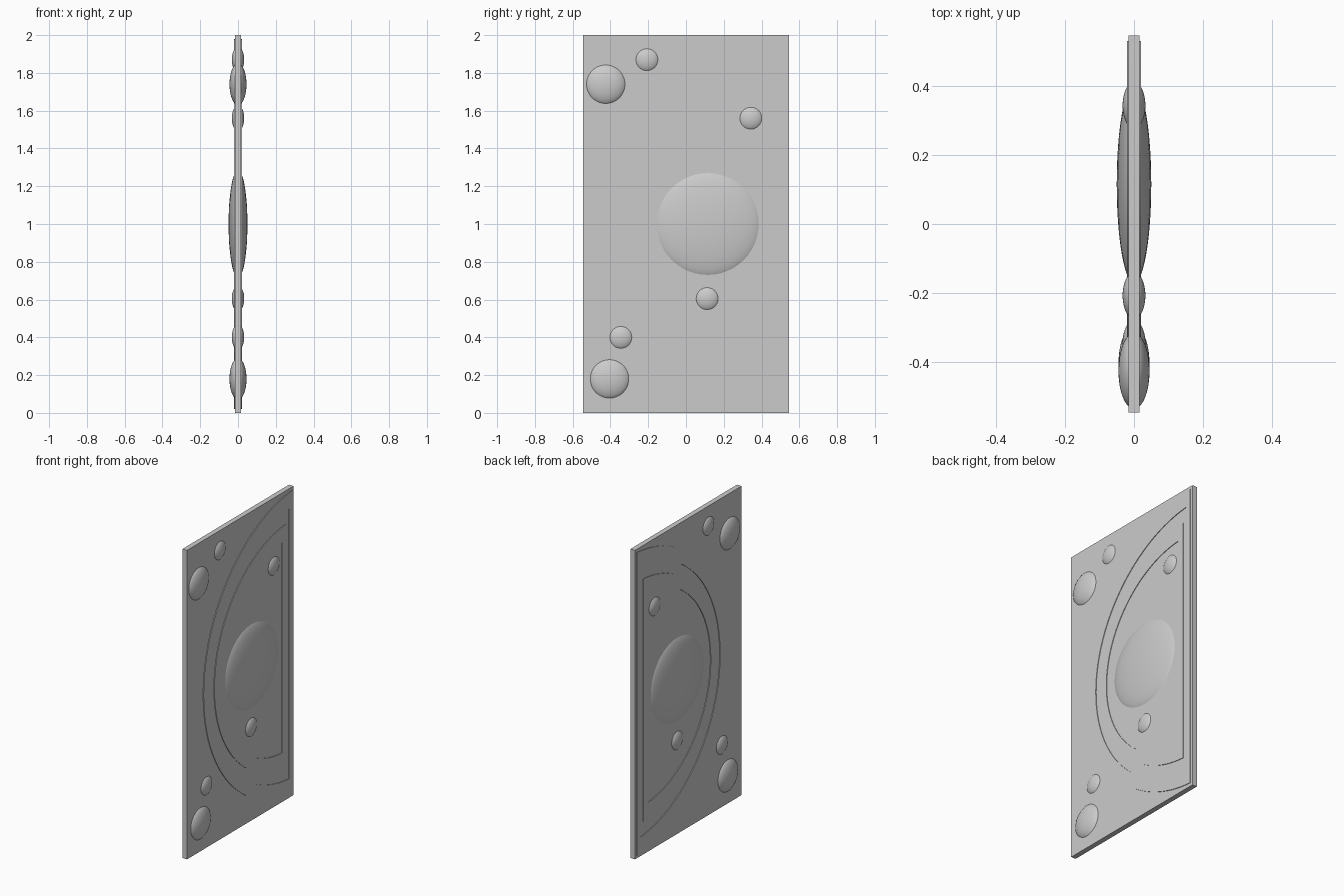
import bpy, bmesh, math

if "Cube" in bpy.data.objects:
    bpy.data.objects.remove(bpy.data.objects["Cube"])

PLATE = 0.0165   # half thickness of the panel
RING = 0.0205    # half thickness of the raised bands


def add_object(name, bm):
    bmesh.ops.recalc_face_normals(bm, faces=bm.faces)
    mesh = bpy.data.meshes.new(name)
    bm.to_mesh(mesh)
    bm.free()
    obj = bpy.data.objects.new(name, mesh)
    bpy.context.collection.objects.link(obj)
    return obj


def smooth(obj, angle=40):
    bpy.ops.object.select_all(action='DESELECT')
    obj.select_set(True)
    bpy.context.view_layer.objects.active = obj
    bpy.ops.object.shade_smooth_by_angle(angle=math.radians(angle))


def d_outline(flat_y, tip_y, half_height, n=64):
    # Circular arc bulging to -y, closed by a straight side at flat_y
    w = flat_y - tip_y
    r = (w * w + half_height ** 2) / (2 * w)
    cy = tip_y + r
    a = math.asin(min(1, half_height / r))
    return [(cy - r * math.cos(t), 1 + r * math.sin(t))
            for t in (-a + 2 * a * i / n for i in range(n + 1))]


def d_band(name, outer, inner):
    bm = bmesh.new()
    loops = [[bm.verts.new((x, y, z)) for y, z in d_outline(*shape)]
             for shape, x in ((outer, -RING), (outer, RING), (inner, RING), (inner, -RING))]
    n = len(loops[0])
    for k in range(4):
        a, b = loops[k], loops[(k + 1) % 4]
        for i in range(n):
            j = (i + 1) % n
            bm.faces.new((a[i], a[j], b[j], b[i]))
    smooth(add_object(name, bm))


def dome(name, y, z, radius, half_depth):
    # Flattened ball showing on both faces, sized so its visible rim has this radius
    full = radius / math.sqrt(1 - (PLATE / half_depth) ** 2)
    bm = bmesh.new()
    bmesh.ops.create_uvsphere(bm, u_segments=48, v_segments=24, radius=1)
    for v in bm.verts:
        px, py, pz = v.co
        v.co = (pz * half_depth, y + px * full, z + py * full)
    smooth(add_object(name, bm))


# Flat panel
bm = bmesh.new()
bmesh.ops.create_cube(bm, size=1)
for v in bm.verts:
    v.co = (v.co.x * 2 * PLATE, v.co.y * 1.09, v.co.z * 2 + 1)
add_object("panel", bm)

# Raised D-shaped bands
d_band("outer_band", (0.53, -0.38, 0.98), (0.494, -0.32, 0.875))
d_band("inner_band", (0.463, -0.27, 0.785), (0.42, -0.225, 0.68))

# Domes
dome("large_dome", 0.115, 1.0, 0.27, 0.05)
for i, (y, z) in enumerate([(-0.425, 1.74), (-0.405, 0.18)]):
    dome(f"medium_dome_{i + 1}", y, z, 0.102, 0.045)
for i, (y, z) in enumerate([(-0.207, 1.87), (0.343, 1.56), (0.112, 0.605), (-0.345, 0.40)]):
    dome(f"small_dome_{i + 1}", y, z, 0.058, 0.033)
